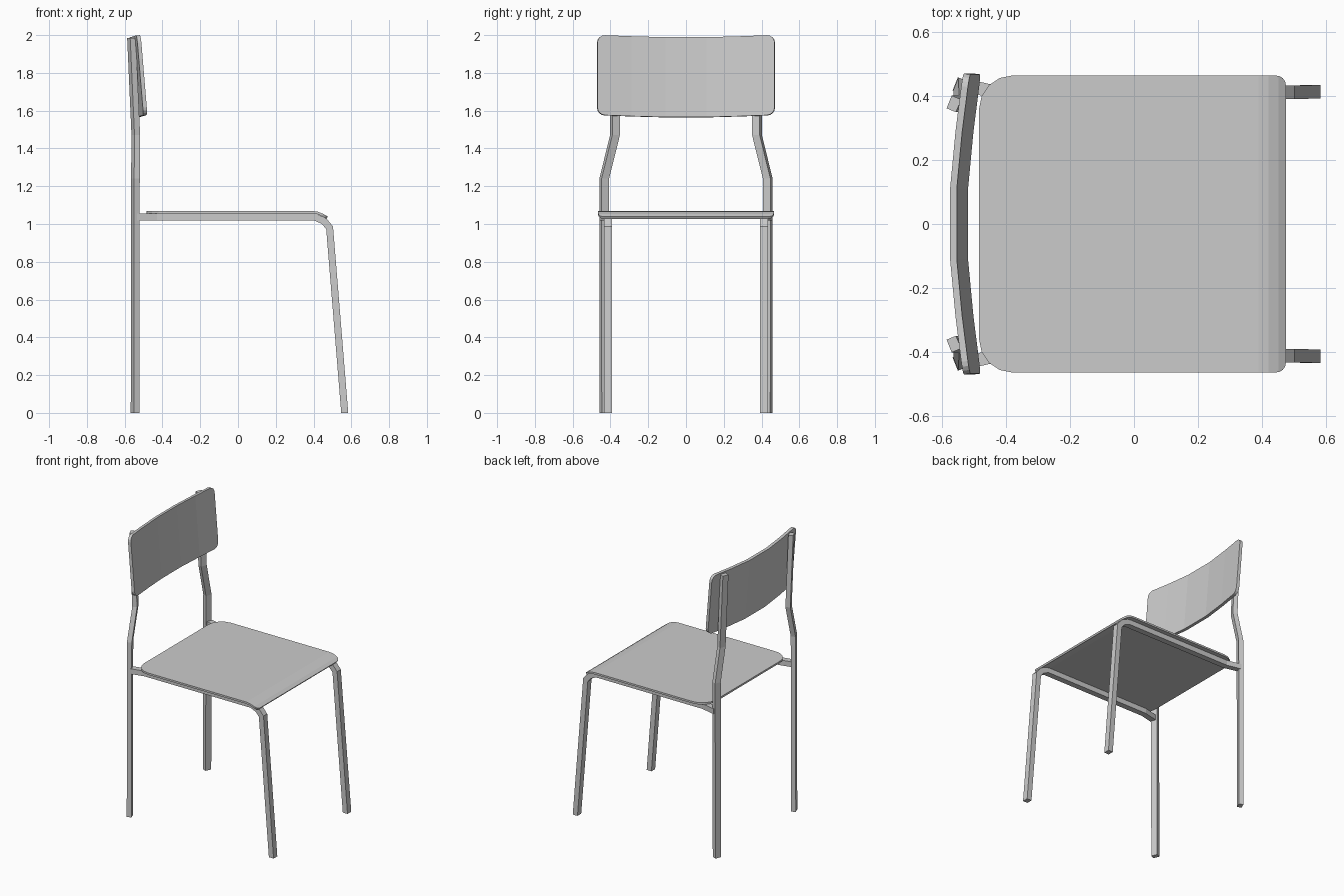
import bpy, bmesh, math
from mathutils import Vector

if "Cube" in bpy.data.objects:
    bpy.data.objects.remove(bpy.data.objects["Cube"])


def finish(name, bm, mirror=False, thickness=0):
    bmesh.ops.recalc_face_normals(bm, faces=bm.faces[:])
    me = bpy.data.meshes.new(name)
    bm.to_mesh(me)
    bm.free()
    ob = bpy.data.objects.new(name, me)
    bpy.context.collection.objects.link(ob)
    if mirror:
        ob.modifiers.new("mirror", 'MIRROR').use_axis = (False, True, False)
    if thickness:
        s = ob.modifiers.new("thickness", 'SOLIDIFY')
        s.thickness, s.offset = thickness, 0
    return ob


def loft(name, rings):
    """Capped tube through rings of four corners, mirrored across y."""
    bm = bmesh.new()
    vs = [[bm.verts.new(p) for p in r] for r in rings]
    for a, b in zip(vs, vs[1:]):
        for i in range(4):
            j = (i + 1) % 4
            bm.faces.new((a[i], a[j], b[j], b[i]))
    bm.faces.new(vs[0])
    bm.faces.new(vs[-1])
    return finish(name, bm, mirror=True)


def corner(cx, cy, rx, ry, start, n):
    """Quarter-round outline points."""
    return [(cx + rx * math.cos(math.radians(start + 90 * i / n)),
             cy + ry * math.sin(math.radians(start + 90 * i / n))) for i in range(n + 1)]


def panel(name, outline, axis, cuts, bend, thickness):
    """Flat outline, cut into strips, bent by a function and thickened."""
    bm = bmesh.new()
    bm.faces.new([bm.verts.new((u, v, 0)) for u, v in outline])
    for c in cuts:
        bmesh.ops.bisect_plane(bm, geom=bm.verts[:] + bm.edges[:] + bm.faces[:],
                               plane_co=Vector(axis) * c, plane_no=axis)
    for v in bm.verts:
        v.co = bend(v.co.x, v.co.y)
    return finish(name, bm, thickness=thickness)


def lerp_table(t, table):
    for (a, fa), (b, fb) in zip(table, table[1:]):
        if t <= b:
            return fa + (fb - fa) * max(0, t - a) / (b - a)
    return table[-1][1]


# Seat: rounded corners, front edge rolling down
seat_outline = (corner(0.44, 0.435, 0.032, 0.03, 0, 4) + corner(-0.38, 0.36, 0.105, 0.105, 90, 4)
                + corner(-0.38, -0.36, 0.105, 0.105, 180, 4) + corner(0.44, -0.435, 0.032, 0.03, 270, 4))
droop = [(0.39, 0), (0.42, -0.004), (0.45, -0.016), (0.472, -0.03)]
panel("seat", seat_outline, (1, 0, 0), (0.39, 0.42, 0.45),
      lambda x, y: (x, y, 1.063 + lerp_table(x, droop)), 0.013)

# Backrest: curved across the width and leaning back
r, w, z0, z1 = 0.04, 0.43, 1.605, 1.948
back_outline = (corner(w, z1, r, r, 0, 4) + corner(-w, z1, r, r, 90, 4)
                + corner(-w, z0, r, r, 180, 4) + corner(w, z0, r, r, 270, 4))
curve = [(0, 0), (0.11, 0), (0.29, 0.017), (0.47, 0.04)]


def bend_back(y, z):
    c = lerp_table(abs(y), curve)
    return (-0.53 - 0.035 * (z - 1.565) / 0.42 + c, y, z + 0.3 * c)


panel("backrest", back_outline, (1, 0, 0), (-0.29, -0.11, 0.11, 0.29), bend_back, 0.021)

# Back posts: rectangular bars turned slightly, stepping inward under the backrest
ang = math.radians(22)
wide = Vector((math.sin(ang), math.cos(ang), 0)) * 0.0215
thin = Vector((math.cos(ang), -math.sin(ang), 0)) * 0.016
post_path = [(-0.545, 0.432, 0), (-0.543, 0.433, 1.24), (-0.541, 0.376, 1.47), (-0.564, 0.376, 1.985)]
loft("back_post", [[Vector(p) + a * wide + b * thin
                    for a, b in ((1, 1), (1, -1), (-1, -1), (-1, 1))] for p in post_path])

# Side rails bending down into the front legs
path = [Vector(p) for p in ((-0.535, 0.436, 1.038), (-0.43, 0.412, 1.038), (0.405, 0.412, 1.038),
                            (0.455, 0.412, 1.016), (0.485, 0.412, 0.98), (0.565, 0.414, 0))]
rings = []
for i, p in enumerate(path):
    d0 = path[max(i, 1)] - path[max(i, 1) - 1]
    k = min(i, len(path) - 2)
    d1 = path[k + 1] - path[k]
    n0 = Vector((-d0.z, 0, d0.x)).normalized()
    n1 = Vector((-d1.z, 0, d1.x)).normalized()
    n = (n0 + n1).normalized()
    n *= 0.0185 / n.dot(n1)
    if i == len(path) - 1:
        n = Vector((0.0185, 0, 0))
    s = Vector((0, 0.021, 0))
    rings.append([p + n + s, p + n - s, p - n - s, p - n + s])
loft("side_rail_and_front_leg", rings)
